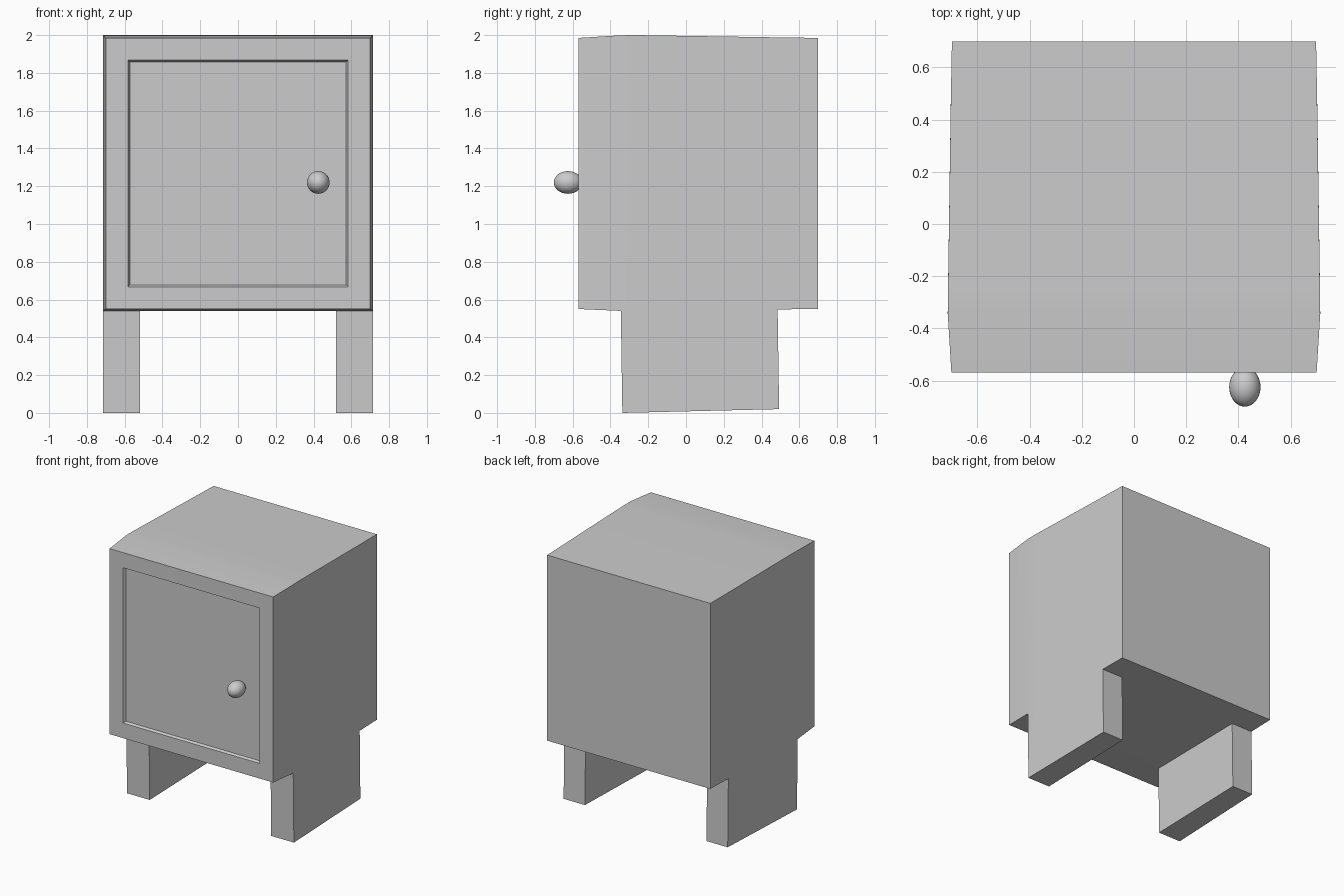
import bpy, bmesh

if "Cube" in bpy.data.objects:
    bpy.data.objects.remove(bpy.data.objects["Cube"])

def finish(name, bm):
    bmesh.ops.recalc_face_normals(bm, faces=bm.faces[:])
    me = bpy.data.meshes.new(name)
    bm.to_mesh(me)
    bm.free()
    ob = bpy.data.objects.new(name, me)
    bpy.context.collection.objects.link(ob)
    bpy.context.view_layer.objects.active = ob
    ob.select_set(True)
    bpy.ops.object.shade_smooth_by_angle(angle=0.4)
    ob.select_set(False)
    return ob

# Cabinet shell: slightly bulging cross-sections (y, half width, top z, bottom z)
stations = [(-0.57, 0.70, 1.985, 0.55), (-0.345, 0.714, 1.999, 0.54),
            (-0.26, 0.713, 2.0, 0.54), (0.485, 0.702, 1.988, 0.548),
            (0.70, 0.698, 1.985, 0.55)]
INNER = 0.52  # inner face of the legs

bm = bmesh.new()
rings = []
for y, h, top, bot in stations:
    section = [(-h, top), (h, top), (h, bot), (INNER, bot), (-INNER, bot), (-h, bot)]
    rings.append([bm.verts.new((x, y, z)) for x, z in section])
front = bm.faces.new(rings[0])
bm.faces.new(rings[-1][::-1])
leg_faces = {2: [], 4: []}
for i, (a, b) in enumerate(zip(rings, rings[1:])):
    for k in range(6):
        j = (k + 1) % 6
        f = bm.faces.new((a[k], a[j], b[j], b[k]))
        if i in (1, 2) and k in leg_faces:
            leg_faces[k].append(f)
bmesh.ops.recalc_face_normals(bm, faces=bm.faces[:])

# Plank legs pulled down out of the underside, flush with the sides
for faces in leg_faces.values():
    ext = bmesh.ops.extrude_face_region(bm, geom=faces)
    for v in ext["geom"]:
        if isinstance(v, bmesh.types.BMVert):
            v.co.y += 0.008
            v.co.z = 0.02 * (v.co.y + 0.337) / 0.83
    bmesh.ops.delete(bm, geom=faces, context='FACES_ONLY')

# Recessed door panel
bmesh.ops.inset_region(bm, faces=[front], thickness=0.117, use_even_offset=True)
bmesh.ops.inset_region(bm, faces=[front], thickness=0.01, use_even_offset=True)
for v in front.verts:
    v.co.y = -0.552
finish("cabinet", bm)

# Door knob
bm = bmesh.new()
bmesh.ops.create_uvsphere(bm, u_segments=32, v_segments=16, radius=1.0)
bmesh.ops.scale(bm, vec=(0.06, 0.075, 0.06), verts=bm.verts)
bmesh.ops.translate(bm, vec=(0.425, -0.625, 1.22), verts=bm.verts)
finish("door_knob", bm)
